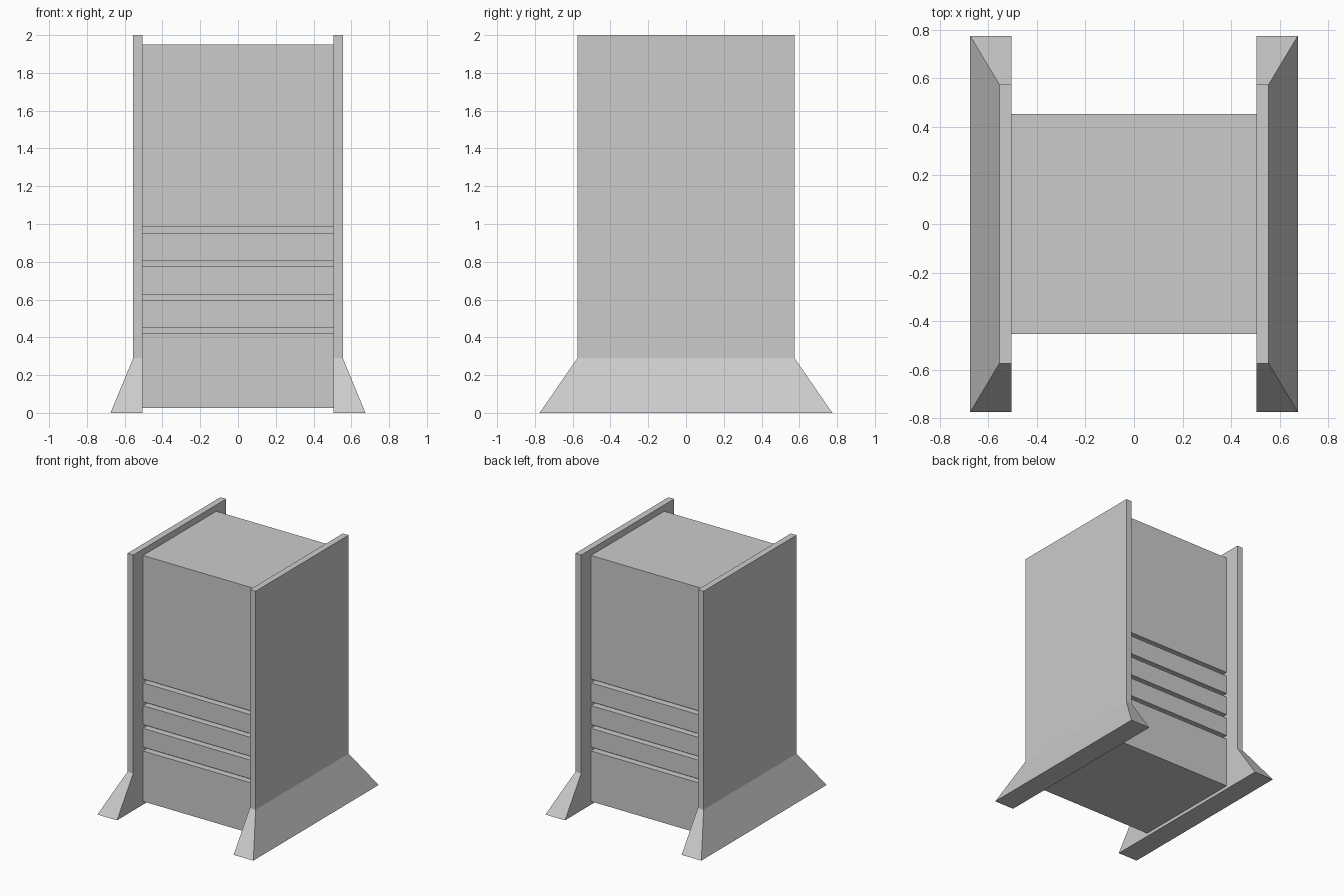
import bpy, bmesh

if "Cube" in bpy.data.objects:
    bpy.data.objects.remove(bpy.data.objects["Cube"])


def make_object(name, bm):
    bmesh.ops.recalc_face_normals(bm, faces=bm.faces)
    mesh = bpy.data.meshes.new(name)
    bm.to_mesh(mesh)
    bm.free()
    obj = bpy.data.objects.new(name, mesh)
    bpy.context.collection.objects.link(obj)
    return obj


# Central body: side profile with four slots front and back, extruded along x
HALF_W, HALF_D, SLOT_DEPTH = 0.505, 0.453, 0.05
front = [(-HALF_D, 0.025)]
for z in (0.42, 0.597, 0.775, 0.953):
    front += [(-HALF_D, z), (-HALF_D + SLOT_DEPTH, z),
              (-HALF_D + SLOT_DEPTH, z + 0.03), (-HALF_D, z + 0.03)]
front.append((-HALF_D, 1.95))
profile = front + [(-y, z) for y, z in reversed(front)]

bm = bmesh.new()
face = bm.faces.new([bm.verts.new((-HALF_W, y, z)) for y, z in profile])
ext = bmesh.ops.extrude_face_region(bm, geom=[face])
verts = [v for v in ext["geom"] if isinstance(v, bmesh.types.BMVert)]
bmesh.ops.translate(bm, verts=verts, vec=(2 * HALF_W, 0, 0))
make_object("body", bm)

# Side panels: stacked rectangles flaring outward into a foot, flat inside
INNER = 0.505
levels = [(0.675, 0.775, 0.0), (0.555, 0.575, 0.29), (0.555, 0.575, 2.0)]
for side, name in ((1, "right_panel"), (-1, "left_panel")):
    bm = bmesh.new()
    rings = [[bm.verts.new((side * x, y, z)) for x, y in
              ((INNER, -d), (outer, -d), (outer, d), (INNER, d))]
             for outer, d, z in levels]
    bm.faces.new(rings[0])
    bm.faces.new(rings[-1])
    for low, high in zip(rings, rings[1:]):
        for i in range(4):
            j = (i + 1) % 4
            bm.faces.new((low[i], low[j], high[j], high[i]))
    make_object(name, bm)
